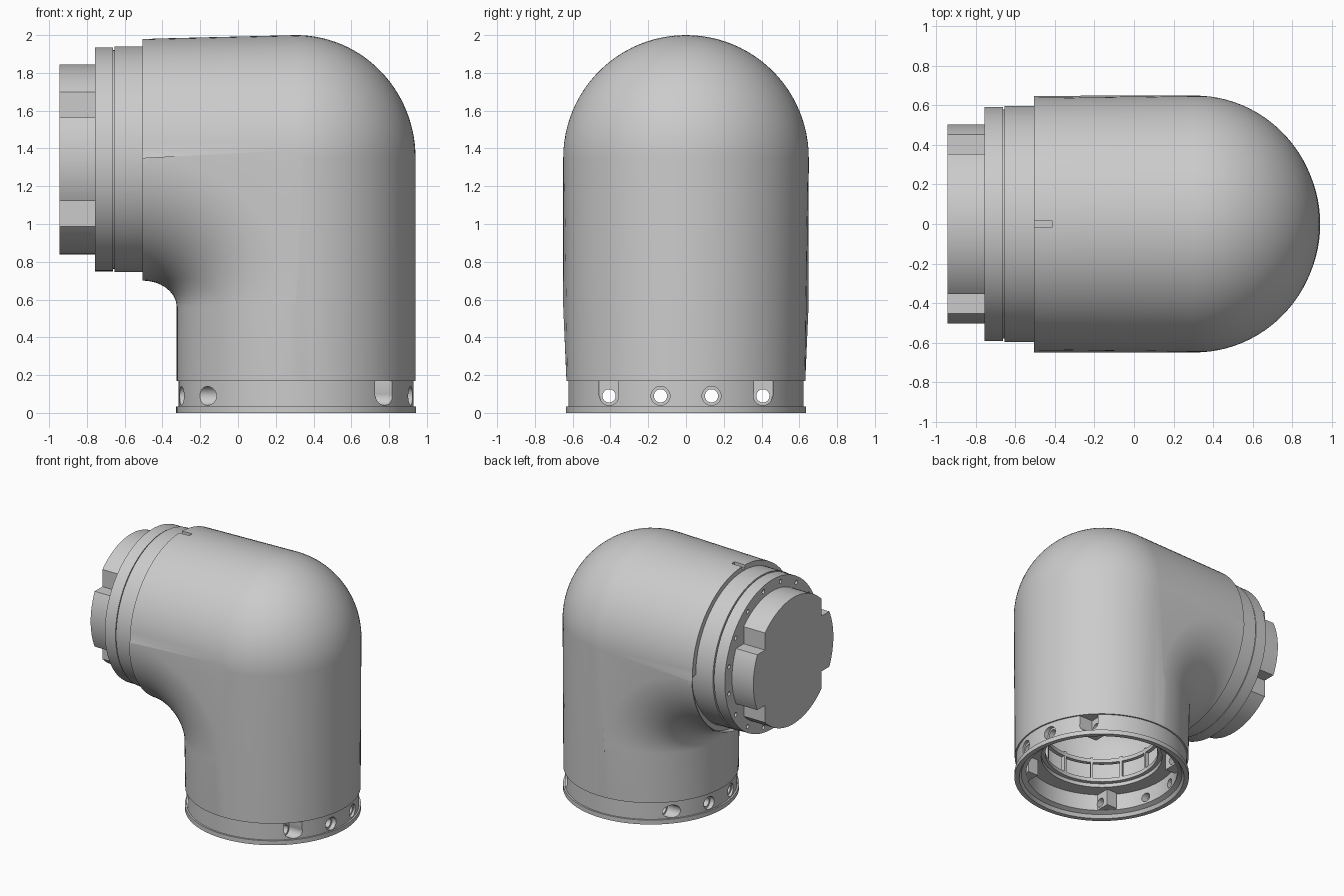
import bpy, bmesh
from math import sin, cos, pi
from mathutils import Matrix, Vector

if "Cube" in bpy.data.objects:
    bpy.data.objects.remove(bpy.data.objects["Cube"])

AX, AZ, PZ = 0.3075, 1.35, 1.3425   # upright tube axis x, elbow height, port axis height


def finish(name, bm, angle=30):
    bmesh.ops.recalc_face_normals(bm, faces=bm.faces)
    me = bpy.data.meshes.new(name)
    bm.to_mesh(me)
    bm.free()
    ob = bpy.data.objects.new(name, me)
    bpy.context.collection.objects.link(ob)
    shade(ob, angle)
    return ob


def activate(ob):
    bpy.ops.object.select_all(action='DESELECT')
    ob.select_set(True)
    bpy.context.view_layer.objects.active = ob


def shade(ob, angle=30):
    activate(ob)
    bpy.ops.object.shade_smooth_by_angle(angle=angle * pi / 180)


def boxes(name, spans):
    bm = bmesh.new()
    for lo, hi in spans:
        lo, hi = Vector(lo), Vector(hi)
        bmesh.ops.create_cube(bm, size=1, matrix=Matrix.Translation((lo + hi) / 2)
                              @ Matrix.Diagonal((*(hi - lo), 1)))
    return finish(name, bm)


def x_cylinders(name, specs, seg=32):
    # each spec: x start, x end, y, z, radius
    bm = bmesh.new()
    for x0, x1, y, z, r in specs:
        m = Matrix.Translation(((x0 + x1) / 2, y, z)) @ Matrix.Rotation(pi / 2, 4, 'Y')
        bmesh.ops.create_cone(bm, cap_ends=True, segments=seg, radius1=r, radius2=r,
                              depth=abs(x1 - x0), matrix=m)
    return finish(name, bm)


def lathe(name, profile, n=96):
    # closed (radius, z) profile spun around the upright tube axis
    bm = bmesh.new()
    rings = [[bm.verts.new((AX + r * cos(2 * pi * i / n), r * sin(2 * pi * i / n), z))
              for r, z in profile] for i in range(n)]
    k = len(profile)
    for i in range(n):
        a, b = rings[i], rings[(i + 1) % n]
        for j in range(k):
            bm.faces.new((a[j], b[j], b[(j + 1) % k], a[(j + 1) % k]))
    return finish(name, bm)


def boolean(ob, other, op='DIFFERENCE'):
    mod = ob.modifiers.new(op, 'BOOLEAN')
    mod.operation, mod.solver, mod.object = op, 'EXACT', other
    activate(ob)
    # keep the boolean ahead of any smoothing modifier
    bpy.ops.object.modifier_apply(modifier=mod.name)
    bpy.data.objects.remove(other, do_unlink=True)


def elbow_point(a, stage, t):
    # a: angle round the tube; stage: port end, bend at t, or foot end
    c, px = cos(a), -0.505
    t *= pi / 2
    if c >= 0:       # outer half bends over a dome
        x, z = AX + 0.6325 * c * sin(t), AZ + 0.65 * c * cos(t)
    else:            # inner half sweeps round a fillet
        x = px + (AX - px + 0.6325 * c) * sin(t)
        z = 0.56 + (AZ - 0.56 + 0.65 * c) * cos(t)
    if stage == 'port':
        x = px
    elif stage == 'foot':
        z = 0.17
    fx = max(0, (AX - x) / (AX - px)) if z > 0.6 else 0
    fz = max(0, (AZ - z) / 1.18) if x > -0.33 else 0
    if c >= 0:
        z -= 0.02 * c * (fx if stage == 'port' else 0)
    taper = max(0.01 * fx if stage == 'port' else 0, 0.017 * fz if stage == 'foot' else 0)
    return x, (0.65 - taper) * sin(a), z


# elbow housing
bm = bmesh.new()
N, S = 96, 28
stations = [('port', 0)] + [('bend', k / S) for k in range(S + 1)] + [('foot', 1)]
grid = [[bm.verts.new(elbow_point(2 * pi * i / N, st, t)) for st, t in stations] for i in range(N)]
for i in range(N):
    p, q = grid[i], grid[(i + 1) % N]
    for j in range(len(stations) - 1):
        bm.faces.new((p[j], p[j + 1], q[j + 1], q[j]))
bmesh.ops.remove_doubles(bm, verts=bm.verts, dist=1e-5)
bmesh.ops.dissolve_degenerate(bm, edges=bm.edges, dist=1e-6)
housing = finish('elbow_housing', bm)
wall = housing.modifiers.new('wall', 'SOLIDIFY')
wall.thickness, wall.offset = 0.05, -1
activate(housing)
bpy.ops.object.modifier_apply(modifier='wall')

# alignment slot on top of the housing
boolean(housing, boxes('slot_cut', [((-0.6, -0.018, 1.955), (-0.415, 0.018, 2.1))]))
shade(housing)

# bolt collar and foot flange
collar = lathe('bolt_collar', [(0.60, 0), (0.635, 0), (0.635, 0.035), (0.622, 0.035), (0.622, 0.17),
                               (0.55, 0.17), (0.55, 0.04), (0.585, 0.025)])
HZ, sides = 0.09, [(sx, sy) for sx in (-1, 1) for sy in (-1, 1)]


def span(x0, x1, y0, y1, z0, z1, sx, sy):
    xs, ys = sorted((AX + sx * x0, AX + sx * x1)), sorted((sy * y0, sy * y1))
    return (xs[0], ys[0], z0), (xs[1], ys[1], z1)


boolean(collar, boxes('bosses', [span(0.33, 0.42, 0.33, 0.45, 0.041, 0.169, *s) for s in sides]), 'UNION')
boolean(collar, boxes('pockets', [span(0.393, 0.75, 0.36, 0.46, HZ, 0.2, 1, sy) for sy in (-1, 1)]))
boolean(collar, x_cylinders('counterbores', [(AX + sx * d, AX + sx * 0.75, sy * y, HZ, 0.05)
                                             for sx, sy in sides for y, d in ((0.407, 0.394), (0.135, 0.58))]))
boolean(collar, x_cylinders('bolt_holes', [(-0.6, 1.2, sy * y, HZ, 0.035)
                                           for sy in (-1, 1) for y in (0.407, 0.135)]))
shade(collar)

# inner floor and open cage seen from below
lathe('inner_floor', [(0.44, 0.171), (0.59, 0.171), (0.59, 0.20), (0.44, 0.20)])
for k, z in enumerate((0.20, 0.36)):
    lathe('cage_ring_%d' % k, [(0.41, z), (0.44, z), (0.44, z + 0.03), (0.41, z + 0.03)])
bm = bmesh.new()
for k in range(12):
    m = (Matrix.Translation((AX, 0, 0.30)) @ Matrix.Rotation(k * pi / 6, 4, 'Z')
         @ Matrix.Translation((0.425, 0, 0)) @ Matrix.Diagonal((0.03, 0.02, 0.2, 1)))
    bmesh.ops.create_cube(bm, size=1, matrix=m)
finish('cage_ribs', bm)

# side port: spacer, groove core and screw ring
x_cylinders('port_spacer', [(-0.655, -0.46, 0, PZ, 0.5975)], 96)
x_cylinders('port_groove', [(-0.67, -0.65, 0, PZ, 0.58)], 96)
ring = x_cylinders('screw_ring', [(-0.757, -0.663, 0, PZ, 0.593)], 96)
boolean(ring, x_cylinders('screw_holes', [(-0.8, -0.70, 0.55 * cos(k * pi / 8 + pi / 16),
                                           PZ + 0.55 * sin(k * pi / 8 + pi / 16), 0.016)
                                          for k in range(16)], 16))
shade(ring)

# end plug with four corner notches
plug = x_cylinders('end_plug', [(-0.945, -0.75, 0, PZ, 0.503)], 96)
boolean(plug, boxes('notches', [((-1, min(sy * 0.355, sy * 0.7), PZ + min(sz * 0.22, sz * 0.7)),
                                 (-0.7, max(sy * 0.355, sy * 0.7), PZ + max(sz * 0.22, sz * 0.7)))
                                for sy, sz in sides]))
shade(plug)
